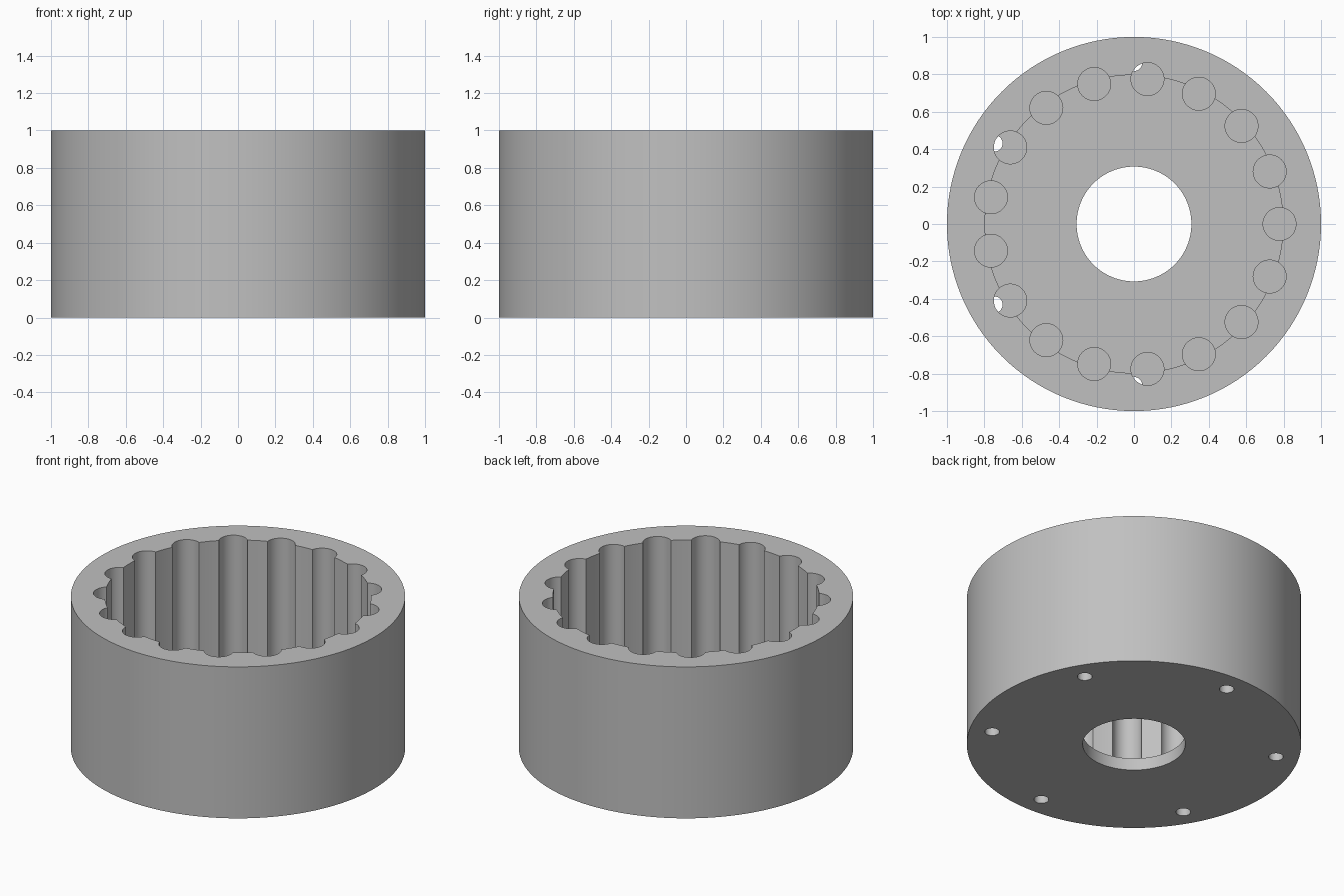
import bpy
from math import cos, sin, tau, radians

cube = bpy.data.objects.get("Cube")
if cube:
    bpy.data.objects.remove(cube, do_unlink=True)

OUTER_RADIUS, HEIGHT = 1.0, 1.0
CAVITY_RADIUS, CAVITY_FLOOR = 0.797, 0.08
FLUTE_COUNT, FLUTE_RADIUS, FLUTE_RING, FLUTE_FLOOR = 17, 0.088, 0.778, 0.06
BORE_RADIUS = 0.307
SCREW_COUNT, SCREW_RADIUS, SCREW_RING, SCREW_DEPTH = 6, 0.044, 0.862, 0.2
OVERLAP = 0.1

grey = bpy.data.materials.new("plain grey")
grey.use_nodes = True
colour = (0.53, 0.53, 0.53, 1)
grey.diffuse_color = colour
grey.node_tree.nodes["Principled BSDF"].inputs["Base Color"].default_value = colour


def cylinder(name, radius, bottom, top, x=0, y=0, sides=48):
    bpy.ops.mesh.primitive_cylinder_add(
        vertices=sides, radius=radius, depth=top - bottom,
        location=(x, y, (top + bottom) / 2))
    obj = bpy.context.object
    obj.name = name
    obj.data.materials.append(grey)
    return obj


def cut(body, cutter):
    mod = body.modifiers.new("cut", "BOOLEAN")
    mod.operation = "DIFFERENCE"
    mod.solver = "EXACT"
    mod.object = cutter
    cutter.hide_render = True
    bpy.context.view_layer.objects.active = body
    bpy.ops.object.modifier_apply(modifier=mod.name)
    bpy.data.objects.remove(cutter, do_unlink=True)


def ring(count, radius, start=0):
    for i in range(count):
        angle = start + tau * i / count
        yield radius * cos(angle), radius * sin(angle)


# Round cup body with its open cavity and central bore
housing = cylinder("fluted_housing", OUTER_RADIUS, 0, HEIGHT, sides=128)
cut(housing, cylinder("cavity_cutter", CAVITY_RADIUS, CAVITY_FLOOR,
                      HEIGHT + OVERLAP, sides=128))
cut(housing, cylinder("bore_cutter", BORE_RADIUS, -OVERLAP,
                      CAVITY_FLOOR + OVERLAP, sides=96))

# Flutes around the cavity wall, sunk a little below its floor
for x, y in ring(FLUTE_COUNT, FLUTE_RING):
    cut(housing, cylinder("flute_cutter", FLUTE_RADIUS, FLUTE_FLOOR,
                          HEIGHT + OVERLAP, x, y))

# Blind screw holes in the underside
for x, y in ring(SCREW_COUNT, SCREW_RING, radians(30)):
    cut(housing, cylinder("screw_cutter", SCREW_RADIUS, -OVERLAP,
                          SCREW_DEPTH, x, y, sides=32))

# Smooth walls with crisp rims
bpy.ops.object.select_all(action="DESELECT")
housing.select_set(True)
bpy.context.view_layer.objects.active = housing
bpy.ops.object.shade_smooth_by_angle(angle=radians(30))
